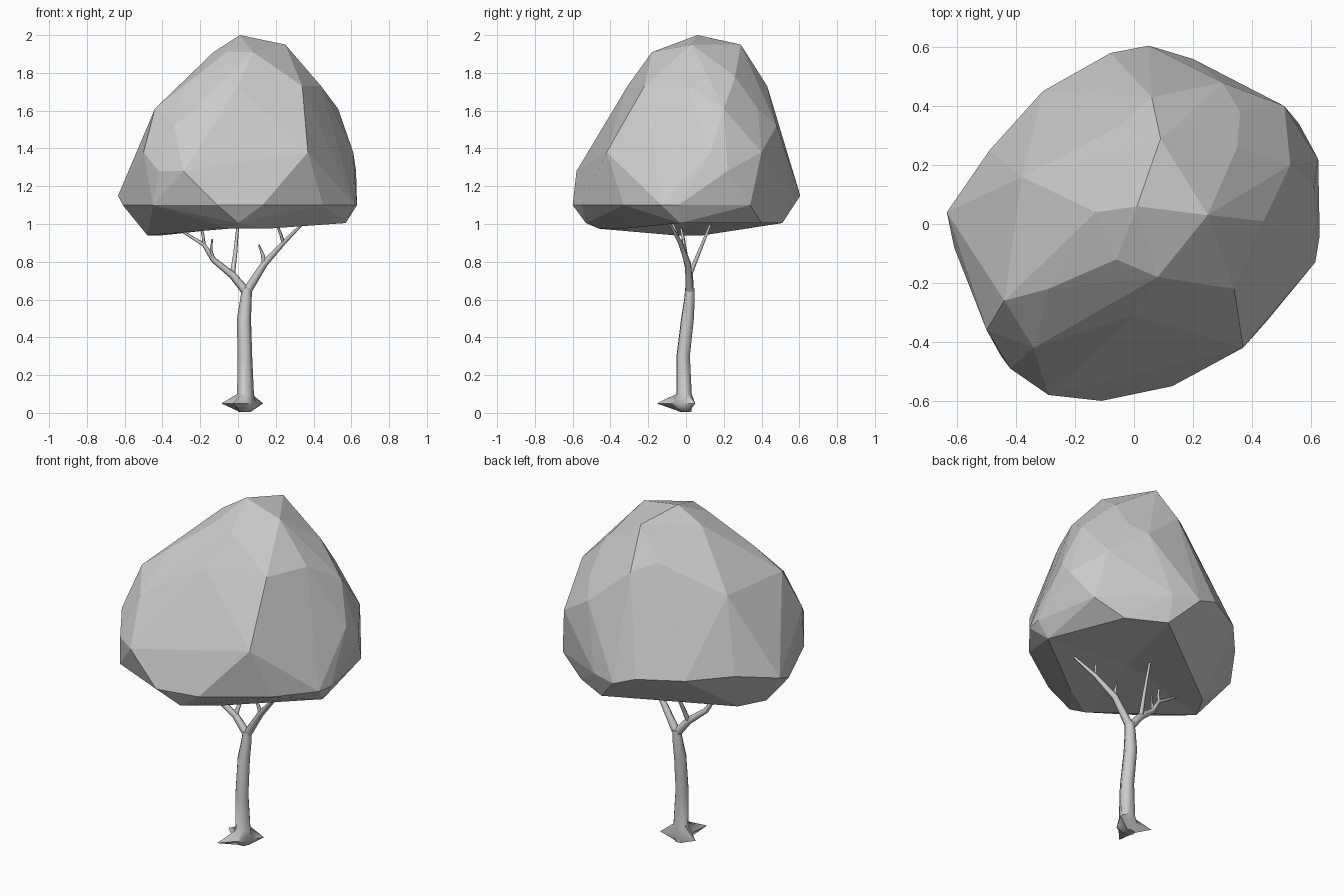
import bpy, bmesh
from math import cos, sin, radians, tau
from mathutils import Vector

cube = bpy.data.objects.get("Cube")
if cube:
    bpy.data.objects.remove(cube, do_unlink=True)

GREY = (0.6, 0.6, 0.6, 1.0)
grey = bpy.data.materials.new("plain grey")
grey.use_nodes = True
grey.diffuse_color = GREY
for node in grey.node_tree.nodes:
    if node.type == "BSDF_PRINCIPLED":
        node.inputs["Base Color"].default_value = GREY


def finish(bm, name, smooth_angle=None):
    """Turn a bmesh into a named object with the shared material."""
    bmesh.ops.recalc_face_normals(bm, faces=bm.faces[:])
    mesh = bpy.data.meshes.new(name)
    bm.to_mesh(mesh)
    bm.free()
    mesh.materials.append(grey)
    obj = bpy.data.objects.new(name, mesh)
    bpy.context.collection.objects.link(obj)
    if smooth_angle:
        bpy.ops.object.select_all(action="DESELECT")
        obj.select_set(True)
        bpy.context.view_layer.objects.active = obj
        bpy.ops.object.shade_smooth_by_angle(angle=radians(smooth_angle))


def skin_rings(bm, rings):
    """Bridge equal vertex rings and cap both ends."""
    rings = [[bm.verts.new(p) for p in ring] for ring in rings]
    for low, high in zip(rings, rings[1:]):
        n = len(low)
        for i in range(n):
            j = (i + 1) % n
            bm.faces.new((low[i], low[j], high[j], high[i]))
    bm.faces.new(rings[0][::-1])
    bm.faces.new(rings[-1])


def branch(name, path, start, end, sides=6):
    """Tapered tube along a path."""
    points = [Vector(p) for p in path]
    last = len(points) - 1
    rings = []
    for i, p in enumerate(points):
        tangent = (points[min(i + 1, last)] - points[max(i - 1, 0)]).normalized()
        u = tangent.cross(Vector((0, 1, 0))).normalized()
        v = tangent.cross(u)
        r = start + (end - start) * i / last
        rings.append([p + r * (u * cos(tau * k / sides) + v * sin(tau * k / sides))
                      for k in range(sides)])
    bm = bmesh.new()
    skin_rings(bm, rings)
    finish(bm, name, 65)


# Canopy: faceted shell around tiers of corner points, height by height
tiers = {
    2.0: [(0.01, 0.06)],
    1.95: [(0.25, 0.03), (0.09, 0.29)],
    1.91: [(-0.13, 0.04), (-0.06, -0.12), (0.08, -0.18)],
    1.78: [(0.35, 0.26), (-0.05, 0.33)],
    1.73: [(0.34, -0.22), (0.44, 0.01), (0.06, 0.43), (-0.29, -0.22), (0.0, -0.31)],
    1.61: [(0.36, 0.38), (0.53, 0.2), (-0.44, -0.26), (-0.38, 0.16)],
    1.52: [(-0.03, 0.47), (0.3, 0.48), (-0.34, -0.42)],
    1.38: [(0.51, 0.40), (0.61, 0.13), (0.37, -0.42), (-0.50, -0.36)],
    1.28: [(-0.42, -0.49), (-0.29, -0.58), (0.625, 0.22)],
    1.2: [(-0.08, 0.58), (-0.31, 0.45), (-0.49, 0.25)],
    1.15: [(-0.635, 0.04), (0.05, 0.605), (0.20, 0.56)],
    1.1: [(0.56, 0.34), (0.63, -0.04), (0.615, -0.13), (0.45, -0.33), (0.13, -0.55),
          (-0.11, -0.60), (-0.45, -0.45), (-0.61, -0.08)],
    1.005: [(0.57, -0.03), (0.4, 0.4), (0.19, 0.51), (0.0, -0.53)],
    0.975: [(-0.06, 0.31), (-0.05, -0.46), (0.15, -0.34), (0.35, -0.1)],
    0.94: [(-0.4, 0.09), (-0.48, -0.06)],
}
bm = bmesh.new()
for z, corners in tiers.items():
    for x, y in corners:
        bm.verts.new((x, y, z))
hull = bmesh.ops.convex_hull(bm, input=bm.verts[:])
loose = {g for g in hull["geom_interior"] + hull["geom_unused"]
         if isinstance(g, bmesh.types.BMVert)}
bmesh.ops.delete(bm, geom=list(loose), context="VERTS")

# Merge the flat underside and hollow it around one central point
bm.normal_update()
under = [f for f in bm.faces if f.normal.z < -0.95]
under = bmesh.ops.dissolve_faces(bm, faces=under)["region"]
for v in bmesh.ops.poke(bm, faces=under)["verts"]:
    v.co = (0.06, 0.03, 1.01)
finish(bm, "canopy")

# Trunk with soft ridges and three flared root tips
root_reach = (0.06, 0.12, 0.055, 0.05, 0.06, 0.135, 0.06, 0.06, 0.148, 0.06, 0.055, 0.05)
sections = [(0.035, 0.0, 0.005, 0.03), (0.035, -0.02, 0.05, None),
            (0.04, -0.01, 0.1, 0.042), (0.036, -0.015, 0.3, 0.037),
            (0.032, 0.008, 0.5, 0.035), (0.042, 0.018, 0.6, 0.029),
            (0.047, 0.02, 0.66, 0.025)]
rings = []
for x, y, z, radius in sections:
    ring = []
    for k, reach in enumerate(root_reach):
        a = tau * k / len(root_reach) + radians(5)
        r = reach if radius is None else radius * (0.93 if k % 2 else 1.06)
        ring.append((x + r * cos(a), y + r * sin(a), z))
    rings.append(ring)
bm = bmesh.new()
skin_rings(bm, rings)
finish(bm, "trunk", 60)

# Main limbs from the fork, then their twigs
right_fork, right_knee, right_elbow = (-0.03, 0.02, 0.73), (-0.13, 0.0, 0.81), (-0.18, -0.01, 0.89)
left_fork, left_knee = (0.14, 0.01, 0.79), (0.24, -0.03, 0.9)
fork = (0.045, 0.02, 0.64)
branch("right_limb", [fork, right_fork, right_knee, right_elbow, (-0.31, -0.02, 0.97)], 0.024, 0.006)
branch("left_limb", [fork, left_fork, left_knee, (0.35, -0.09, 1.01)], 0.024, 0.006)
branch("middle_twig", [right_fork, (-0.015, 0.065, 0.84), (0.0, 0.13, 1.0)], 0.014, 0.007)
branch("right_inner_twig", [right_knee, (-0.142, -0.02, 0.86), (-0.137, -0.02, 0.92)], 0.01, 0.004)
branch("right_upper_twig", [right_elbow, (-0.185, -0.02, 0.94), (-0.2, -0.03, 1.0)], 0.009, 0.006)
branch("left_inner_twig", [left_fork, (0.13, 0.0, 0.84), (0.11, -0.01, 0.89)], 0.014, 0.004)
branch("left_upper_twig", [left_knee, (0.225, -0.05, 0.95), (0.205, -0.07, 1.0)], 0.009, 0.006)
